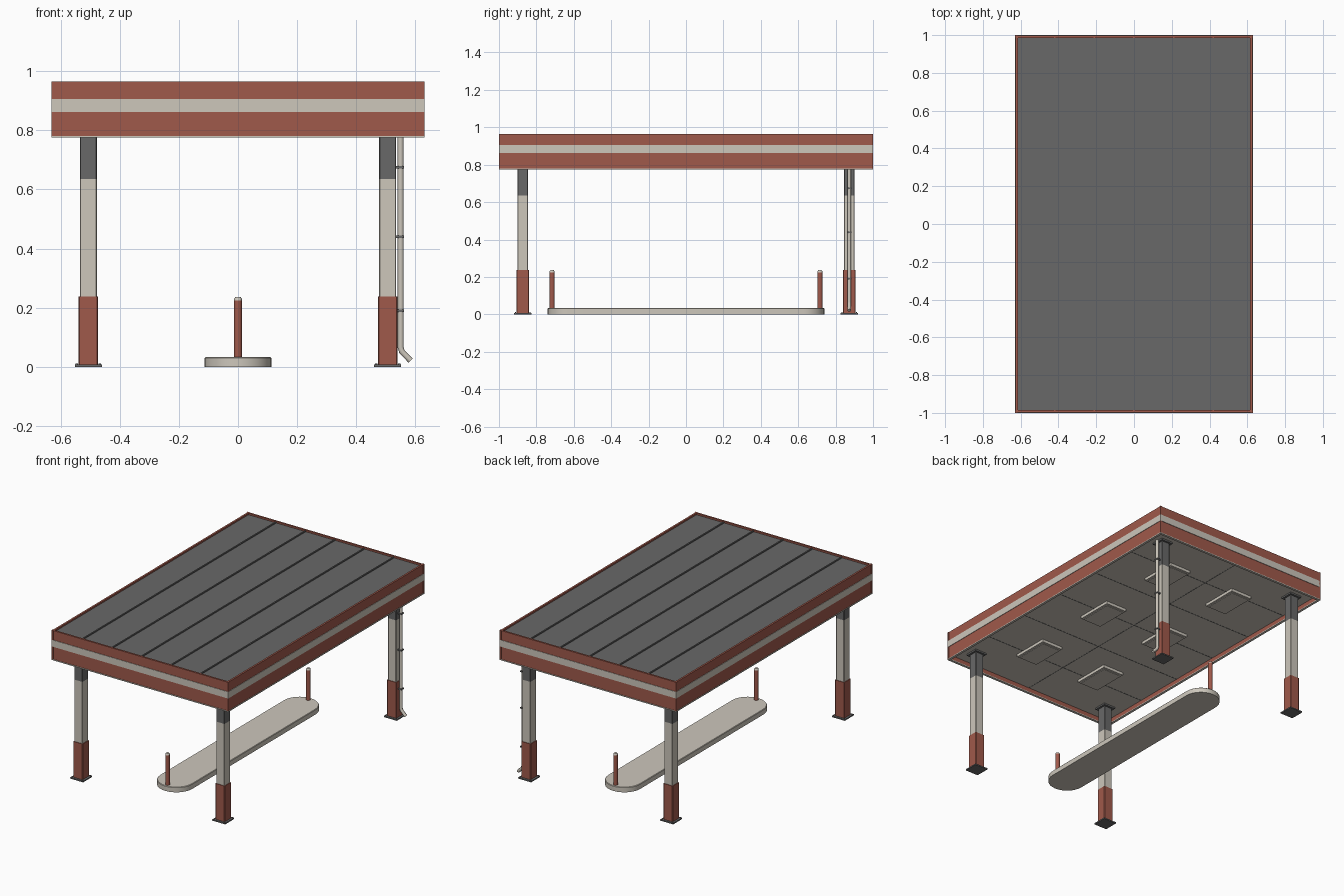
import bpy
import bmesh
import math
from mathutils import Vector

if "Cube" in bpy.data.objects:
    bpy.data.objects.remove(bpy.data.objects["Cube"], do_unlink=True)


def make_material(name, colour):
    mat = bpy.data.materials.new(name)
    mat.use_nodes = True
    mat.diffuse_color = (*colour, 1)
    shader = mat.node_tree.nodes["Principled BSDF"]
    shader.inputs["Base Color"].default_value = (*colour, 1)
    shader.inputs["Roughness"].default_value = 0.8
    return mat


RED = make_material("brick red", (0.35, 0.10, 0.07))
CREAM = make_material("warm cream", (0.61, 0.57, 0.50))
GREY = make_material("dark grey", (0.14, 0.14, 0.14))


def finish(name, bm, mat):
    bmesh.ops.recalc_face_normals(bm, faces=bm.faces)
    mesh = bpy.data.meshes.new(name)
    bm.to_mesh(mesh)
    bm.free()
    mesh.materials.append(mat)
    obj = bpy.data.objects.new(name, mesh)
    bpy.context.collection.objects.link(obj)
    return obj


def smooth(obj):
    bpy.ops.object.select_all(action="DESELECT")
    obj.select_set(True)
    bpy.context.view_layer.objects.active = obj
    bpy.ops.object.shade_smooth_by_angle(angle=math.radians(40))


def box(name, x, y, z, mat, bevel=0):
    """Box from (low, high) ranges on each axis."""
    bm = bmesh.new()
    bmesh.ops.create_cube(bm, size=1)
    for v in bm.verts:
        for axis, (low, high) in enumerate((x, y, z)):
            v.co[axis] = high if v.co[axis] > 0 else low
    if bevel:
        upright = [e for e in bm.edges if abs(e.verts[0].co.z - e.verts[1].co.z) > 0.001]
        bmesh.ops.bevel(bm, geom=upright, offset=bevel, segments=1, affect="EDGES")
    return finish(name, bm, mat)


def block(name, cx, cy, wx, wy, z, mat, bevel=0):
    """Box given by its centre and half widths."""
    return box(name, (cx - wx, cx + wx), (cy - wy, cy + wy), z, mat, bevel)


def lathe(name, cx, cy, profile, mat, steps=16):
    """Spin a closed (radius, height) profile about a vertical axis."""
    bm = bmesh.new()
    verts = [bm.verts.new((r, 0, z)) for r, z in profile]
    edges = [bm.edges.new(pair) for pair in zip(verts, verts[1:])]
    bmesh.ops.spin(bm, geom=verts + edges, cent=(0, 0, 0), axis=(0, 0, 1),
                   angle=math.tau, steps=steps)
    bmesh.ops.remove_doubles(bm, verts=bm.verts, dist=0.0001)
    bmesh.ops.translate(bm, verts=bm.verts, vec=(cx, cy, 0))
    obj = finish(name, bm, mat)
    smooth(obj)
    return obj


def ring(name, hx, hy, thick, z, mat):
    """Rectangular frame with outer half sizes hx, hy."""
    bm = bmesh.new()
    loops = []
    for inset in (0, thick):
        a, b = hx - inset, hy - inset
        for height in z:
            loops.append([bm.verts.new((sx * a, sy * b, height))
                          for sx, sy in ((-1, -1), (1, -1), (1, 1), (-1, 1))])
    outer_low, outer_top, inner_low, inner_top = loops
    for p, q in ((outer_low, outer_top), (outer_top, inner_top),
                 (inner_top, inner_low), (inner_low, outer_low)):
        for i in range(4):
            j = (i + 1) % 4
            bm.faces.new((p[i], p[j], q[j], q[i]))
    return finish(name, bm, mat)


HX, HY = 0.63, 1.0
LOW, TOP = 0.775, 0.965
ROOF, CEILING = 0.955, 0.808

# Canopy fascia, stripe and lower trim
ring("canopy_fascia", HX - 0.003, HY - 0.003, 0.012, (LOW + 0.004, TOP), RED)
ring("fascia_stripe", HX, HY, 0.006, (0.862, 0.905), CREAM)
ring("fascia_lower_trim", HX, HY, 0.016, (LOW, LOW + 0.006), CREAM)
for sx in (-1, 1):
    for sy in (-1, 1):
        block("fascia_corner_trim", sx * (HX - 0.006), sy * (HY - 0.006),
              0.006, 0.006, (LOW + 0.006, TOP), RED)

# Roof deck with standing seams
block("roof_deck", 0, 0, HX - 0.014, HY - 0.014, (ROOF - 0.03, ROOF), GREY)
for i in range(-2, 3):
    block("roof_seam", i * HX / 3, 0, 0.004, HY - 0.016, (ROOF - 0.002, ROOF + 0.007), GREY)

# Ceiling with panel joints
block("ceiling", 0, 0, HX - 0.014, HY - 0.014, (CEILING, CEILING + 0.02), CREAM)
joint_z = (CEILING - 0.001, CEILING + 0.002)
for i in range(-2, 3):
    block("ceiling_cross_joint", 0, i * HY / 3, HX - 0.015, 0.002, joint_z, GREY)
block("ceiling_long_joint", 0, 0, 0.002, HY - 0.015, joint_z, GREY)

# Ceiling light boxes
for x in (-0.24, 0.24):
    for y in (-0.6, 0, 0.6):
        block("light_housing", x, y, 0.075, 0.12, (CEILING - 0.018, CEILING + 0.001), CREAM)
        block("light_lens", x, y, 0.06, 0.105, (CEILING - 0.021, CEILING - 0.017), CREAM)

# Columns with base plates, bolts and painted sleeves
COL_X, COL_Y = 0.506, 0.873
for sx in (-1, 1):
    for sy in (-1, 1):
        x, y = sx * COL_X, sy * COL_Y
        block("column_base_plate", x, y, 0.046, 0.046, (0, 0.008), GREY)
        block("column_red_sleeve", x, y, 0.033, 0.033, (0.008, 0.238), RED, 0.003)
        block("column_shaft", x, y, 0.029, 0.029, (0.236, 0.636), CREAM, 0.003)
        block("column_top", x, y, 0.029, 0.029, (0.636, CEILING), GREY, 0.003)
        block("column_head_plate", x, y, 0.042, 0.042, (CEILING - 0.01, CEILING), GREY)
        for bx in (-1, 1):
            for by in (-1, 1):
                lathe("anchor_bolt", x + bx * 0.039, y + by * 0.039,
                      ((0, 0.007), (0.004, 0.007), (0.004, 0.012), (0, 0.012)), GREY, 6)

# Island with rounded ends
R, END, HEIGHT = 0.113, 0.74, 0.033
bm = bmesh.new()
outline = []
for sy in (1, -1):
    for i in range(17):
        a = math.pi * i / 16
        outline.append(bm.verts.new((sy * R * math.cos(a), sy * (END - R + R * math.sin(a)), 0)))
base = bm.faces.new(outline)
top = bmesh.ops.extrude_face_region(bm, geom=[base], use_keep_orig=True)
lifted = [g for g in top["geom"] if isinstance(g, bmesh.types.BMVert)]
bmesh.ops.translate(bm, verts=lifted, vec=(0, 0, HEIGHT))
rim = [e for e in bm.edges if all(v.co.z > HEIGHT / 2 for v in e.verts)]
bmesh.ops.bevel(bm, geom=rim, offset=0.003, segments=1, affect="EDGES")
smooth(finish("island", bm, CREAM))

# Guard posts
for sy in (-1, 1):
    y = sy * 0.716
    lathe("guard_post", 0, y, ((0, HEIGHT - 0.002), (0.014, HEIGHT - 0.002),
                               (0.014, 0.225), (0, 0.225)), RED)
    lathe("guard_post_cap", 0, y, ((0, 0.224), (0.014, 0.224), (0.013, 0.231),
                                   (0.009, 0.236), (0, 0.237)), CREAM)

# Downpipe on the back left column
PIPE_X = 0.55
curve = bpy.data.curves.new("downpipe", "CURVE")
curve.dimensions = "3D"
curve.bevel_depth = 0.01
curve.bevel_resolution = 2
curve.use_fill_caps = True
path = [(PIPE_X, CEILING), (PIPE_X, 0.066), (PIPE_X + 0.004, 0.052), (PIPE_X + 0.034, 0.021)]
spline = curve.splines.new("POLY")
spline.points.add(len(path) - 1)
for point, (x, z) in zip(spline.points, path):
    point.co = (*Vector((x, COL_Y, z)), 1)
curve.materials.append(CREAM)
pipe = bpy.data.objects.new("downpipe", curve)
bpy.context.collection.objects.link(pipe)
for z in (0.19, 0.44, 0.675):
    box("pipe_bracket", (COL_X + 0.028, PIPE_X + 0.012), (COL_Y - 0.013, COL_Y + 0.013),
        (z - 0.004, z + 0.004), GREY)
